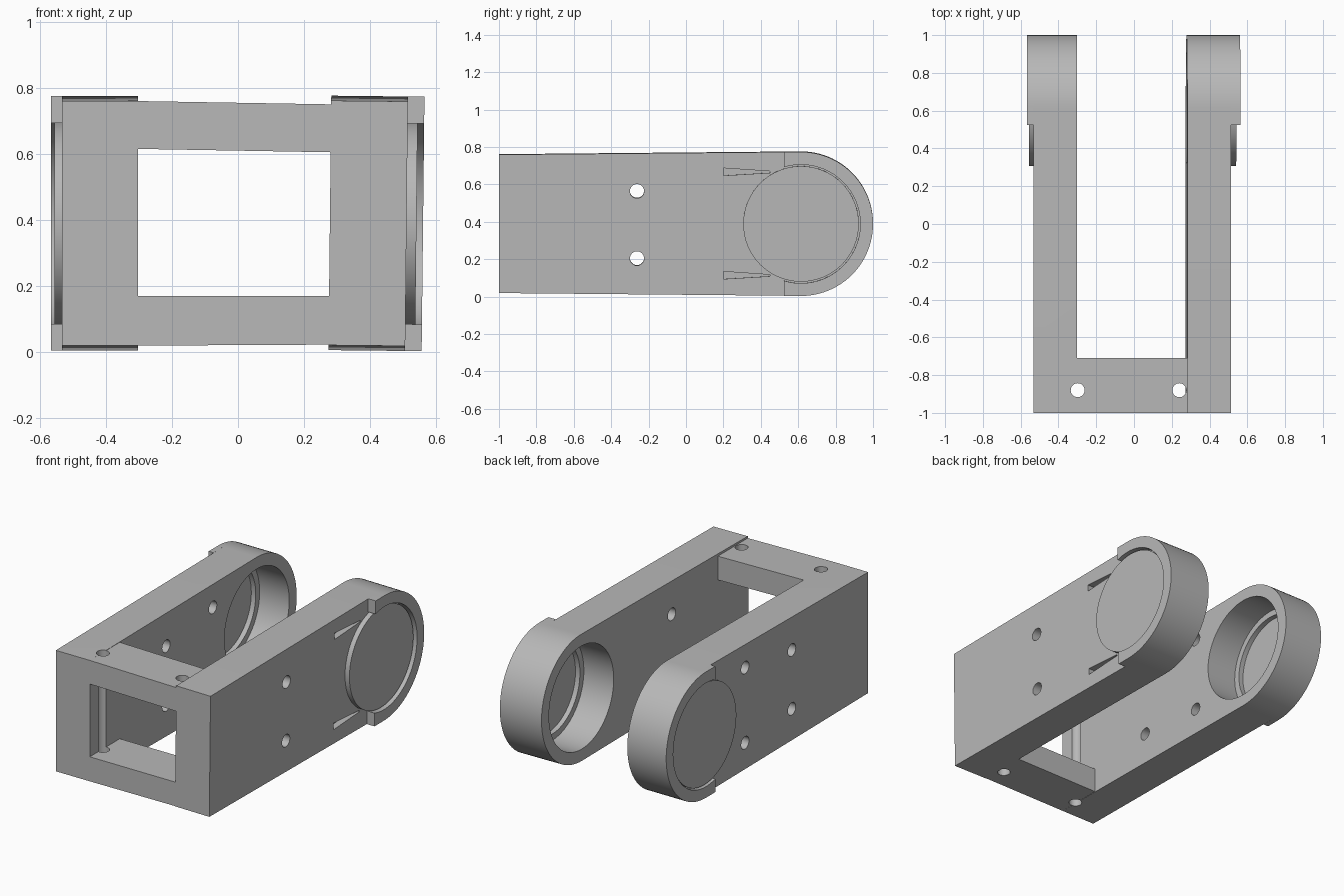
import bpy, bmesh, math
from mathutils import Matrix, Vector

scene = bpy.context.scene
cube = bpy.data.objects.get("Cube")
if cube:
    bpy.data.objects.remove(cube, do_unlink=True)

grey = bpy.data.materials.new("plain grey")
grey.use_nodes = True
colour = (0.48, 0.48, 0.48, 1)
grey.diffuse_color = colour
grey.node_tree.nodes["Principled BSDF"].inputs["Base Color"].default_value = colour

PIVOT_Y, PIVOT_Z, END_R = 0.615, 0.39, 0.385   # rounded arm end
RIM_Y = 0.525                                  # where the raised rim starts


def arc(cy, cz, r, start, end, steps=48):
    """Points along an arc, angles in degrees."""
    out = []
    for i in range(steps + 1):
        a = math.radians(start + (end - start) * i / steps)
        out.append((cy + r * math.cos(a), cz + r * math.sin(a)))
    return out


def circle(cu, cv, r, steps=64):
    return arc(cu, cv, r, 0, 360, steps)[:-1]


def prism(name, outline, axis, lo, hi):
    """Extrude a flat outline along the given axis from lo to hi."""
    place = {"x": lambda u, v: (lo, u, v),
             "y": lambda u, v: (u, lo, v),
             "z": lambda u, v: (u, v, lo)}[axis]
    bm = bmesh.new()
    face = bm.faces.new([bm.verts.new(place(u, v)) for u, v in outline])
    grown = bmesh.ops.extrude_face_region(bm, geom=[face])
    shift = Vector([hi - lo if axis == k else 0 for k in "xyz"])
    moved = [g for g in grown["geom"] if isinstance(g, bmesh.types.BMVert)]
    bmesh.ops.translate(bm, verts=moved, vec=shift)
    bmesh.ops.recalc_face_normals(bm, faces=bm.faces)
    mesh = bpy.data.meshes.new(name)
    bm.to_mesh(mesh)
    bm.free()
    mesh.materials.append(grey)
    obj = bpy.data.objects.new(name, mesh)
    scene.collection.objects.link(obj)
    return obj


def carve(obj, cutters):
    """Subtract each cutter, then bake the result."""
    for c in cutters:
        c.hide_render = True
        mod = obj.modifiers.new("cut", "BOOLEAN")
        mod.operation, mod.solver, mod.object = "DIFFERENCE", "EXACT", c
    graph = bpy.context.evaluated_depsgraph_get()
    baked = bpy.data.meshes.new_from_object(obj.evaluated_get(graph))
    obj.modifiers.clear()
    obj.data = baked
    for c in cutters:
        bpy.data.objects.remove(c, do_unlink=True)


def mount_holes():
    """Vertical screw holes through the front bridge."""
    return [prism("hole_cutter", circle(x, -0.88, 0.037, 32), "z", -0.1, 1)
            for x in (-0.298, 0.24)]


def build_arm(side, s, inner, outer, disc_x, rim_x):
    # Side plate with a rounded rear end
    outline = [(-1, 0.76), (-1, 0.02)] + arc(PIVOT_Y, PIVOT_Z, END_R, -90, 90)
    arm = prism(side + "_arm", outline, "x", s * inner, s * outer)

    # Stepped round pocket opening inwards, and cross holes
    cutters = [
        prism("pocket_cutter", circle(PIVOT_Y, PIVOT_Z, 0.313), "x",
              s * (inner - 0.1), s * (outer - 0.03)),
        prism("step_cutter", circle(PIVOT_Y, PIVOT_Z, 0.275), "x",
              s * (inner - 0.1), s * (outer + 0.1)),
    ]
    spots = [(-0.262, 0.565), (-0.262, 0.205)]
    if s < 0:
        spots += [(0.19, 0.63), (0.19, 0.17)]
    for y, z in spots:
        cutters.append(prism("cross_cutter", circle(y, z, 0.038, 32), "x",
                             s * (inner - 0.1), s * (outer + 0.1)))
    if s > 0:
        # Tapered relief grooves leading to the disc
        for z in (0.668, 0.115):
            wedge = [(0.2, z + 0.02), (0.2, z - 0.02), (0.45, z - 0.005), (0.45, z + 0.003)]
            cutters.append(prism("groove_cutter", wedge, "x", outer - 0.04, outer + 0.1))
    else:
        cutters += mount_holes()
    carve(arm, cutters)

    # Round cover on the outer face
    disc = prism(side + "_disc", circle(PIVOT_Y, PIVOT_Z, 0.309), "x",
                 s * outer, s * disc_x)

    # Raised half rim around the cover
    inside = 0.317
    a = math.degrees(math.acos((RIM_Y - PIVOT_Y) / inside))
    rim_line = ([(RIM_Y, PIVOT_Z - END_R)]
                + arc(PIVOT_Y, PIVOT_Z, END_R, -90, 90)
                + [(RIM_Y, PIVOT_Z + END_R)]
                + arc(PIVOT_Y, PIVOT_Z, inside, a, -a))
    rim = prism(side + "_rim", rim_line, "x", s * outer, s * rim_x)
    return [arm, disc, rim]


right_parts = build_arm("right", -1, 0.303, 0.533, 0.555, 0.566)
left_parts = build_arm("left", 1, 0.278, 0.51, 0.54, 0.56)

# The left arm leans very slightly outwards
pivot = Matrix.Translation((0.4, 0, PIVOT_Z))
lean = pivot @ Matrix.Rotation(0.011, 4, "Y") @ pivot.inverted()
for part in left_parts:
    part.data.transform(lean)

# Front bridge with its rectangular window
bridge = prism("front_bridge", [(-0.303, 0.02), (0.285, 0.023), (0.285, 0.75), (-0.303, 0.76)],
               "y", -1, -0.71)
window = prism("window_cutter", [(-0.4, 0.17), (0.4, 0.17), (0.4, 0.603), (-0.4, 0.617)],
               "y", -1.2, -0.5)
carve(bridge, [window] + mount_holes())

# Smooth the round walls, keep the edges crisp
bpy.ops.object.select_all(action="DESELECT")
for obj in right_parts + left_parts + [bridge]:
    obj.select_set(True)
bpy.context.view_layer.objects.active = bridge
bpy.ops.object.shade_smooth_by_angle(angle=math.radians(30))
